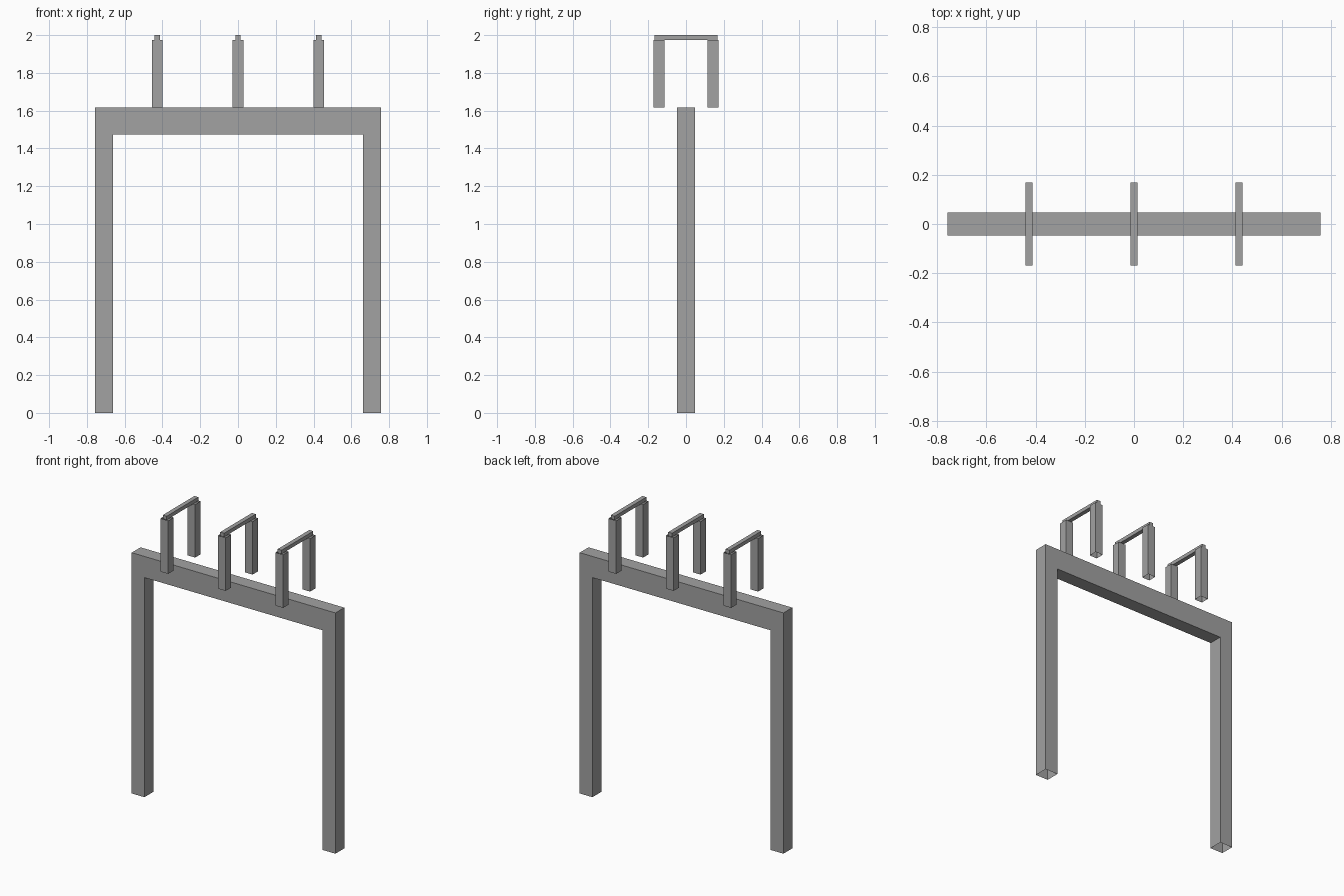
import bpy
import bmesh
from mathutils import Vector

cube = bpy.data.objects.get("Cube")
if cube:
    bpy.data.objects.remove(cube, do_unlink=True)

grey = bpy.data.materials.new("plain_grey")
grey.use_nodes = True
colour = (0.36, 0.36, 0.36, 1)
grey.diffuse_color = colour
grey.node_tree.nodes["Principled BSDF"].inputs["Base Color"].default_value = colour


def finish(name, bm, open_face=None):
    """Turn a bmesh into an object, removing the faces that stay open."""
    bmesh.ops.recalc_face_normals(bm, faces=bm.faces)
    if open_face:
        unwanted = [f for f in bm.faces if open_face(f)]
        bmesh.ops.delete(bm, geom=unwanted, context='FACES')
    mesh = bpy.data.meshes.new(name)
    bm.to_mesh(mesh)
    bm.free()
    mesh.materials.append(grey)
    obj = bpy.data.objects.new(name, mesh)
    bpy.context.collection.objects.link(obj)


def box(name, centre, size, open_face=None):
    bm = bmesh.new()
    bmesh.ops.create_cube(bm, size=1)
    bmesh.ops.scale(bm, vec=size, verts=bm.verts)
    bmesh.ops.translate(bm, vec=centre, verts=bm.verts)
    finish(name, bm, open_face)


# Gate frame: arch profile pushed through its depth, with open leg bottoms
OUT, INN, TOP, UNDER, HALF = 0.757, 0.662, 1.617, 1.475, 0.047
half_profile = [(OUT, 0), (OUT, TOP)], [(INN, UNDER), (INN, 0)]
outer, inner = half_profile
profile = ([(-x, z) for x, z in outer] + [(x, z) for x, z in reversed(outer)]
           + [(x, z) for x, z in reversed(inner)] + [(-x, z) for x, z in inner])
bm = bmesh.new()
face = bm.faces.new([bm.verts.new((x, -HALF, z)) for x, z in profile])
pushed = bmesh.ops.extrude_face_region(bm, geom=[face], use_keep_orig=True)
bmesh.ops.translate(bm, vec=Vector((0, 2 * HALF, 0)),
                    verts=[v for v in pushed["geom"] if isinstance(v, bmesh.types.BMVert)])
finish("gate_frame", bm, lambda f: f.calc_center_median().z < 0.01)

# Three brackets: a pair of open square tubes joined by a thin top bar
POST, LOW, HIGH = 0.057, 1.618, 1.975
for label, x in (("right", -0.427), ("middle", 0), ("left", 0.427)):
    for side, y in (("front", -0.143), ("back", 0.143)):
        box(f"{label}_{side}_post", (x, y, (LOW + HIGH) / 2),
            (POST, POST, HIGH - LOW), lambda f: abs(f.normal.z) > 0.5)
    box(f"{label}_top_bar", (x, 0, (HIGH + 2) / 2), (0.029, 0.336, 2 - HIGH))
